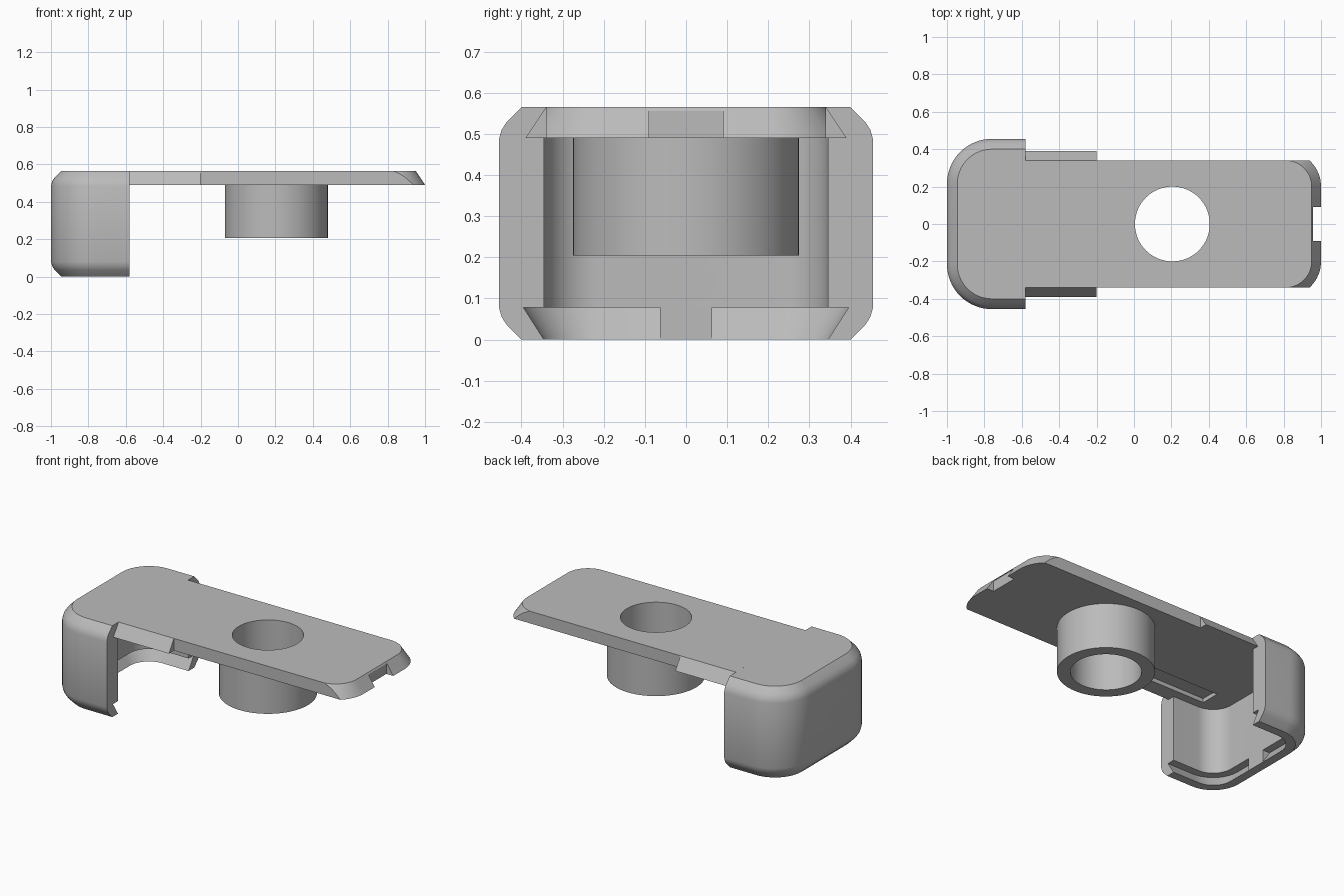
import bpy
import bmesh
import math

cube = bpy.data.objects.get("Cube")
if cube:
    bpy.data.objects.remove(cube)

grey = bpy.data.materials.new("plain grey")
grey.use_nodes = True
colour = (0.5, 0.5, 0.5, 1)
grey.diffuse_color = colour
grey.node_tree.nodes["Principled BSDF"].inputs["Base Color"].default_value = colour

TOP, UNDER = 0.565, 0.49      # plate top and underside
MOUTH = -0.58                 # open face of the shell


def add_object(name, bm):
    bmesh.ops.recalc_face_normals(bm, faces=bm.faces)
    mesh = bpy.data.meshes.new(name)
    bm.to_mesh(mesh)
    bm.free()
    obj = bpy.data.objects.new(name, mesh)
    bpy.context.collection.objects.link(obj)
    mesh.materials.append(grey)
    return obj


def loft(name, flat_x, end_x, half, radius, levels, steps=16):
    """Slab with one flat end and one round-cornered end; levels are (z, inset)."""
    bm = bmesh.new()
    side = 1 if end_x > flat_x else -1
    rings = []
    for z, inset in levels:
        h, r, end = half - inset, radius - inset, end_x - side * inset
        pts = [(flat_x, -h)]
        for sign in (-1, 1):
            for i in range(steps + 1):
                t = i / steps if sign < 0 else 1 - i / steps
                a = t * math.pi / 2
                pts.append((end - side * r * (1 - math.sin(a)),
                            sign * (h - r * (1 - math.cos(a)))))
        pts.append((flat_x, h))
        rings.append([bm.verts.new((x, y, z)) for x, y in pts])
    n = len(rings[0])
    for low, high in zip(rings, rings[1:]):
        for i in range(n):
            j = (i + 1) % n
            bm.faces.new((low[i], low[j], high[j], high[i]))
    bm.faces.new(rings[0])
    bm.faces.new(rings[-1])
    return add_object(name, bm)


def box(name, x, y, z):
    bm = bmesh.new()
    bmesh.ops.create_cube(bm, size=1)
    for v in bm.verts:
        v.co = [lo + (c + 0.5) * (hi - lo) for c, (lo, hi) in zip(v.co, (x, y, z))]
    return add_object(name, bm)


def cylinder(name, radius, z0, z1, x=0.205):
    bm = bmesh.new()
    bmesh.ops.create_cone(bm, cap_ends=True, segments=64, radius1=radius,
                          radius2=radius, depth=z1 - z0)
    bmesh.ops.translate(bm, verts=bm.verts, vec=(x, 0, (z0 + z1) / 2))
    return add_object(name, bm)


def cut(target, *cutters):
    """Subtract each cutter from the target and remove the cutters."""
    for cutter in cutters:
        mod = target.modifiers.new("cut", 'BOOLEAN')
        mod.operation, mod.solver, mod.object = 'DIFFERENCE', 'EXACT', cutter
        bpy.context.view_layer.objects.active = target
        bpy.ops.object.modifier_apply(modifier=mod.name)
        bpy.data.objects.remove(cutter)


def recess():
    return box("recess_cutter", (-0.75, -0.1), (-0.29, -0.17), (0.4, 0.515))


# Hollow end shell with softened chamfers
bevel = [(0, 0.055), (0.035, 0.02), (0.055, 0.007), (0.08, 0)]
levels = bevel + [(TOP - z, inset) for z, inset in reversed(bevel)]
shell = loft("end_shell", MOUTH, -1, 0.455, 0.24, levels)
cavity = loft("cavity_cutter", -0.5, -0.89, 0.345, 0.13, [(-0.1, 0), (UNDER, 0)])
groove = loft("groove_cutter", -0.5, -0.94, 0.395, 0.18, [(-0.016, 0.06), (0.078, 0)])

# Round hole through the back wall
bm = bmesh.new()
bmesh.ops.create_cone(bm, cap_ends=True, segments=48, radius1=0.057,
                      radius2=0.057, depth=0.4)
for v in bm.verts:
    v.co = (v.co.z - 0.95, v.co.y, v.co.x + 0.15)
back_hole = add_object("back_hole_cutter", bm)
cut(shell, cavity, groove, back_hole, recess())

# Catch block bridging the groove
catch = box("groove_catch", (-0.945, -0.89), (-0.063, 0.063), (0, 0.078))

# Dovetail plate, trimmed straight beyond the short side rails
plate = loft("dovetail_plate", MOUTH, 1, 0.39, 0.19, [(UNDER, 0), (TOP, 0.05)])
trims = [box("trim_cutter", (-0.2, 1.2), sorted((s * 0.34, s * 0.6)), (0.4, 0.7))
         for s in (-1, 1)]
notch = box("notch_cutter", (0.953, 1.2), (-0.09, 0.09), (0.4, 0.555))
cut(plate, *trims, notch, cylinder("bore_cutter", 0.2, 0.1, 0.7), recess())

# Hanging collar around the bore
collar = cylinder("round_collar", 0.275, 0.205, UNDER)
cut(collar, cylinder("bore_cutter", 0.2, 0.1, 0.7))

# Smooth curved faces, keep edges crisp
for obj in (shell, plate, collar):
    bpy.ops.object.select_all(action='DESELECT')
    obj.select_set(True)
    bpy.context.view_layer.objects.active = obj
    bpy.ops.object.shade_smooth_by_angle(angle=math.radians(30))
